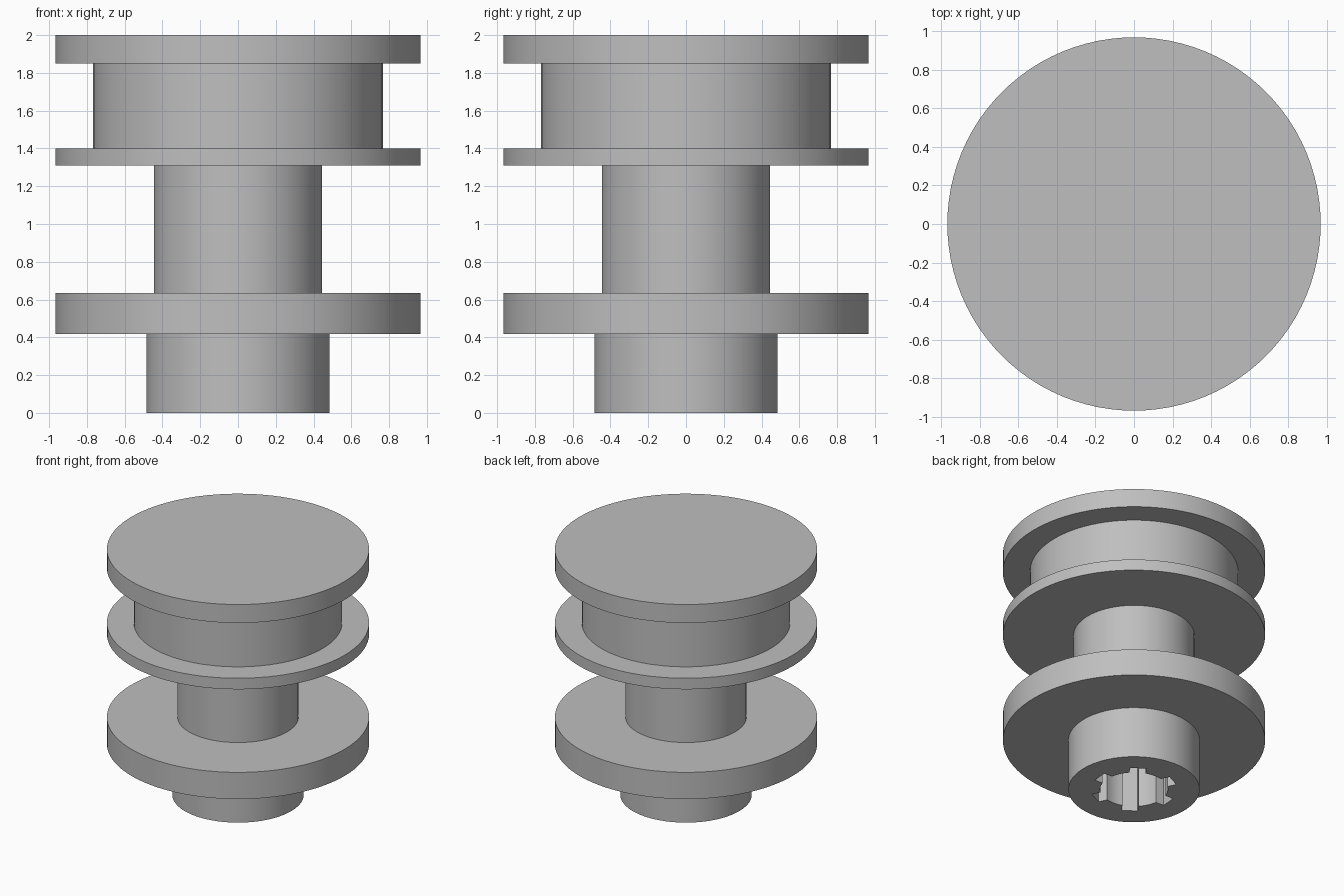
import bpy
import bmesh
from math import cos, sin, pi, radians
from mathutils import Vector

SEGMENTS = 96
SOCKET_DEPTH = 0.6

if "Cube" in bpy.data.objects:
    bpy.data.objects.remove(bpy.data.objects["Cube"], do_unlink=True)

grey = bpy.data.materials.new("plain grey")
grey.use_nodes = True
colour = (0.52, 0.52, 0.52, 1)
grey.diffuse_color = colour
grey.node_tree.nodes["Principled BSDF"].inputs["Base Color"].default_value = colour


def add_object(name, bm):
    bmesh.ops.recalc_face_normals(bm, faces=bm.faces)
    mesh = bpy.data.meshes.new(name)
    bm.to_mesh(mesh)
    bm.free()
    mesh.materials.append(grey)
    obj = bpy.data.objects.new(name, mesh)
    bpy.context.collection.objects.link(obj)
    return obj


def extrude_outline(bm, points, height):
    face = bm.faces.new([bm.verts.new(p) for p in points])
    top = bmesh.ops.extrude_face_region(bm, geom=[face])["geom"]
    bmesh.ops.translate(bm, vec=(0, 0, height),
                        verts=[v for v in top if isinstance(v, bmesh.types.BMVert)])


def ring_point(radius, angle, z):
    return Vector((radius * cos(angle), radius * sin(angle), z))


# Turned body: hub, lower flange, neck, middle flange, drum, top flange
steps = [(0.484, 0.0, 0.417), (0.967, 0.417, 0.634), (0.446, 0.634, 1.31),
         (0.967, 1.31, 1.40), (0.768, 1.40, 1.85), (0.967, 1.85, 2.0)]
profile = [(r, z) for r, low, high in steps for z in (low, high)]
bm = bmesh.new()
rings = [[bm.verts.new(ring_point(r, 2 * pi * i / SEGMENTS, z)) for i in range(SEGMENTS)]
         for r, z in profile]
for low, high in zip(rings, rings[1:]):
    for i in range(SEGMENTS):
        j = (i + 1) % SEGMENTS
        bm.faces.new((low[i], low[j], high[j], high[i]))
bm.faces.new(rings[0])
bm.faces.new(rings[-1])
body = add_object("flanged_spool", bm)

# Splined socket: round bore with six straight-sided keyways
bore, keyway_radius, half_width = 0.25, 0.32, 0.06
outline = []
for k in range(6):
    middle = radians(60 * k - 4)
    along = ring_point(1, middle, 0)
    across = ring_point(1, middle + pi / 2, 0)
    root = (bore ** 2 - half_width ** 2) ** 0.5
    tip = (keyway_radius ** 2 - half_width ** 2) ** 0.5
    for a, b in ((root, -1), (tip, -1), (tip, 1), (root, 1)):
        outline.append(along * a + across * b * half_width)
    for step in range(1, 6):
        outline.append(ring_point(bore, middle + radians(14 + step * 32 / 6), 0))
bm = bmesh.new()
extrude_outline(bm, [p - Vector((0, 0, 0.1)) for p in outline], SOCKET_DEPTH + 0.1)
cutter = add_object("socket_cutter", bm)
cutter.hide_render = True

# Cut the socket, then drop the cutter
cut = body.modifiers.new("socket", "BOOLEAN")
cut.operation = "DIFFERENCE"
cut.solver = "EXACT"
cut.object = cutter
bpy.ops.object.select_all(action="DESELECT")
body.select_set(True)
bpy.context.view_layer.objects.active = body
bpy.ops.object.modifier_apply(modifier=cut.name)
bpy.data.objects.remove(cutter, do_unlink=True)
bpy.ops.object.shade_smooth_by_angle(angle=radians(30))
